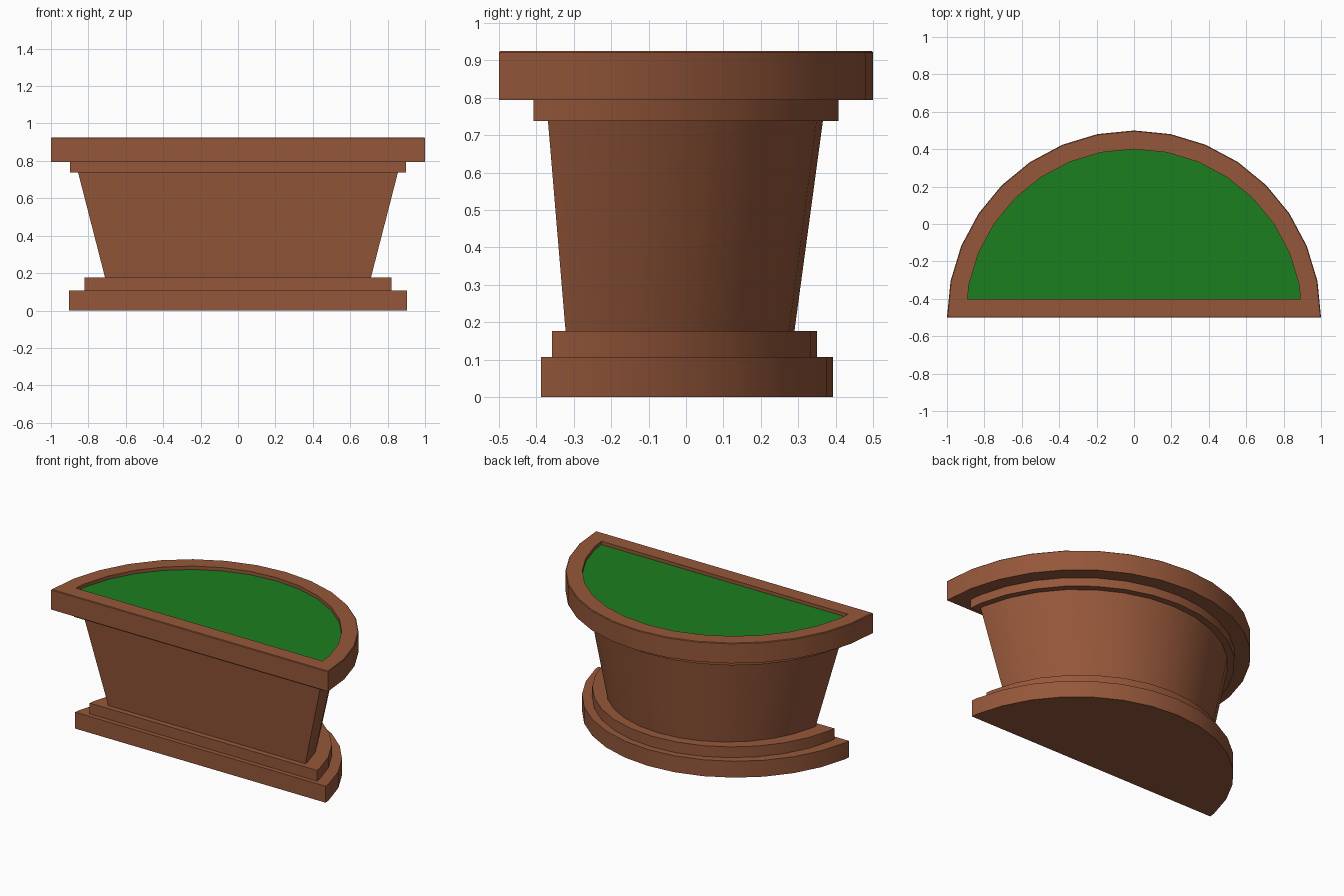
import bpy, bmesh
from math import pi, sin, cos

if "Cube" in bpy.data.objects:
    bpy.data.objects.remove(bpy.data.objects["Cube"])

SEGS = 16


def half_disc(inset):
    """Half circle of radius 1 standing on y = -0.5, inset evenly on every side."""
    r, y0 = 1 - inset, -0.5 + inset
    pts = [(r * cos(pi * i / SEGS), -0.5 + r * sin(pi * i / SEGS)) for i in range(SEGS + 1)]
    t = inset / (r * sin(pi / SEGS))
    x = r + (pts[1][0] - r) * t
    pts[0], pts[-1] = (x, y0), (-x, y0)
    return pts


def fitted(half_width, y_min, y_max):
    """The body outline scaled to the given width and depth."""
    src = half_disc(0.134)
    w, a, b = src[0][0], src[0][1], src[SEGS // 2][1]
    return [(x * half_width / w, y_min + (y - a) * (y_max - y_min) / (b - a)) for x, y in src]


def make_object(name, bm, color):
    me = bpy.data.meshes.new(name)
    bm.to_mesh(me)
    bm.free()
    ob = bpy.data.objects.new(name, me)
    bpy.context.collection.objects.link(ob)
    mat = bpy.data.materials.new(name + "_material")
    mat.diffuse_color = color
    mat.use_nodes = True
    mat.node_tree.nodes["Principled BSDF"].inputs["Base Color"].default_value = mat.diffuse_color
    me.materials.append(mat)
    return ob


def ring(bm, outline, z):
    return [bm.verts.new((x, y, z)) for x, y in outline]


# planter: outlines lofted from the base up, over the rim and down to the soil
base = fitted(0.904, -0.388, 0.393)
step = fitted(0.82, -0.358, 0.35)
foot = fitted(0.711, -0.322, 0.29)
neck = fitted(0.855, -0.369, 0.366)
collar, rim = half_disc(0.092), half_disc(0)
rim_edge, opening = half_disc(0.004), half_disc(0.1)
profile = [(base, 0), (base, 0.107), (step, 0.107), (step, 0.177), (foot, 0.177),
           (neck, 0.738), (collar, 0.738), (collar, 0.794), (rim, 0.794),
           (rim, 0.921), (rim_edge, 0.925), (opening, 0.925), (opening, 0.903)]
bm = bmesh.new()
rings = [ring(bm, o, z) for o, z in profile]
bm.faces.new(rings[0][::-1])
for a, b in zip(rings, rings[1:]):
    for i in range(len(a)):
        j = (i + 1) % len(a)
        bm.faces.new((a[i], a[j], b[j], b[i]))
planter = make_object("planter", bm, (0.30, 0.095, 0.042, 1))

# soil / grass surface just below the rim
bm = bmesh.new()
bm.faces.new(ring(bm, opening, 0.903))
make_object("grass", bm, (0.012, 0.21, 0.014, 1))

# smooth curved sides, sharp corners
bpy.context.view_layer.objects.active = planter
planter.select_set(True)
bpy.ops.object.shade_smooth_by_angle(angle=pi / 6)
